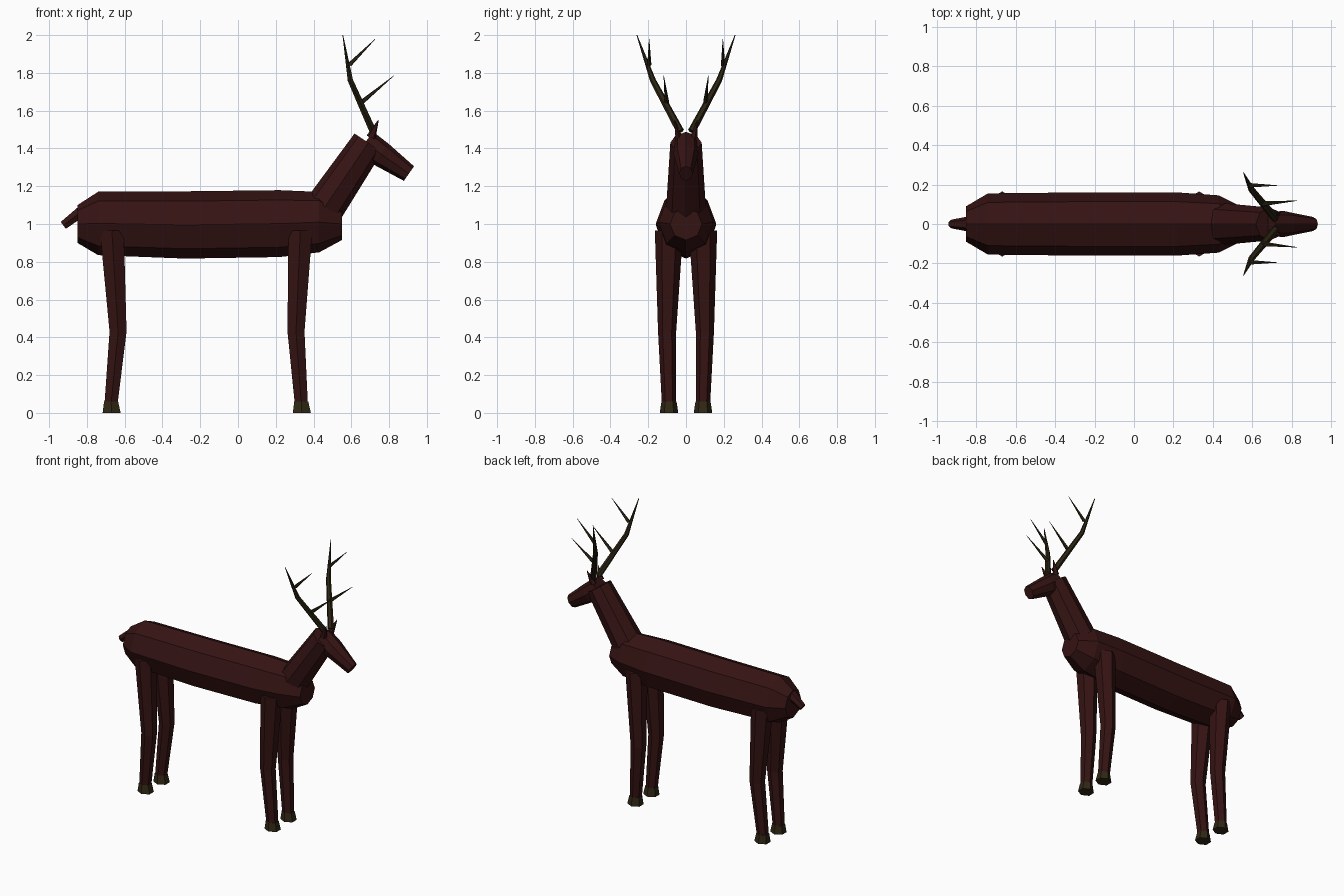
import bpy, bmesh, math
from mathutils import Vector

if "Cube" in bpy.data.objects:
    bpy.data.objects.remove(bpy.data.objects["Cube"])


def material(name, col):
    m = bpy.data.materials.new(name)
    m.diffuse_color = (*col, 1)
    m.use_nodes = True
    m.node_tree.nodes["Principled BSDF"].inputs["Base Color"].default_value = m.diffuse_color
    return m


HIDE = material("dark red hide", (0.036, 0.0065, 0.0065))
ANTLER = material("dark brown antler", (0.024, 0.017, 0.006))
HOOF = material("dark olive hoof", (0.030, 0.021, 0.007))


def tube(name, rings, sides, mat, axis=None):
    """Loft flat-sided rings (centre, radius across y, radius in the other direction)."""
    bm = bmesh.new()
    pts = [Vector(r[0]) for r in rings]
    loops = []
    for i, (p, ry, rv) in enumerate(rings):
        if axis:
            t = Vector(axis).normalized()
        else:
            t = (pts[min(i + 1, len(pts) - 1)] - pts[max(i - 1, 0)]).normalized()
        u = Vector((0, 1, 0))
        u = (u - t * u.dot(t)).normalized()
        v = t.cross(u)
        loops.append([bm.verts.new(pts[i] + u * ry * math.cos(a) + v * rv * math.sin(a))
                      for a in (2 * math.pi * k / sides for k in range(sides))])
    for a, b in zip(loops, loops[1:]):
        for k in range(sides):
            n = (k + 1) % sides
            bm.faces.new((a[k], a[n], b[n], b[k]))
    bm.faces.new(loops[0])
    bm.faces.new(loops[-1])
    bmesh.ops.recalc_face_normals(bm, faces=bm.faces)
    me = bpy.data.meshes.new(name)
    bm.to_mesh(me)
    bm.free()
    me.materials.append(mat)
    ob = bpy.data.objects.new(name, me)
    bpy.context.collection.objects.link(ob)
    return ob


# Torso: eight-sided barrel
tube("torso", [((-0.85, 0, 1.0), 0.09, 0.10),
               ((-0.74, 0, 1.003), 0.155, 0.168),
               ((-0.28, 0, 0.995), 0.16, 0.178),
               ((0.22, 0, 1.002), 0.16, 0.177),
               ((0.43, 0, 1.01), 0.145, 0.16),
               ((0.55, 0, 1.0), 0.085, 0.085)], 8, HIDE, axis=(1, 0, 0))

# Neck, head and tail
tube("neck", [((0.46, 0, 1.09), 0.105, 0.105),
              ((0.69, 0, 1.43), 0.083, 0.088)], 8, HIDE)
tube("head", [((0.675, 0, 1.435), 0.06, 0.067),
              ((0.757, 0, 1.370), 0.066, 0.068),
              ((0.905, 0, 1.267), 0.036, 0.047)], 8, HIDE)
tube("tail", [((-0.83, 0, 1.065), 0.04, 0.034),
              ((-0.925, 0, 0.993), 0.022, 0.026)], 6, HIDE)

for s, side in ((1, "left"), (-1, "right")):
    # Legs and hooves: (name, x of top, knee, ankle)
    for part, xt, xk, xa in (("front", 0.33, 0.307, 0.335), ("back", -0.668, -0.635, -0.672)):
        tube(f"{part}_leg_{side}", [((xt, s * 0.09, 0.965), 0.075, 0.073),
                                    ((xk, s * 0.10, 0.43), 0.048, 0.052),
                                    ((xa, s * 0.09, 0.05), 0.038, 0.040)], 6, HIDE, axis=(0, 0, 1))
        tube(f"{part}_hoof_{side}", [((xa, s * 0.09, 0.06), 0.040, 0.043),
                                     ((xa + 0.003, s * 0.09, 0.0), 0.049, 0.055)], 6, HOOF, axis=(0, 0, 1))
    # Ear
    tube(f"ear_{side}", [((0.705, s * 0.04, 1.46), 0.02, 0.026),
                         ((0.743, s * 0.06, 1.55), 0.002, 0.002)], 5, HIDE)
    # Antler beam with two tines
    tube(f"antler_{side}", [((0.715, s * 0.03, 1.49), 0.021, 0.021),
                            ((0.595, s * 0.175, 1.76), 0.016, 0.016),
                            ((0.555, s * 0.26, 2.0), 0.002, 0.002)], 6, ANTLER)
    tube(f"lower_tine_{side}", [((0.655, s * 0.102, 1.645), 0.013, 0.013),
                                ((0.825, s * 0.118, 1.785), 0.001, 0.001)], 5, ANTLER)
    tube(f"upper_tine_{side}", [((0.590, s * 0.195, 1.843), 0.012, 0.012),
                                ((0.727, s * 0.195, 1.98), 0.001, 0.001)], 5, ANTLER)
